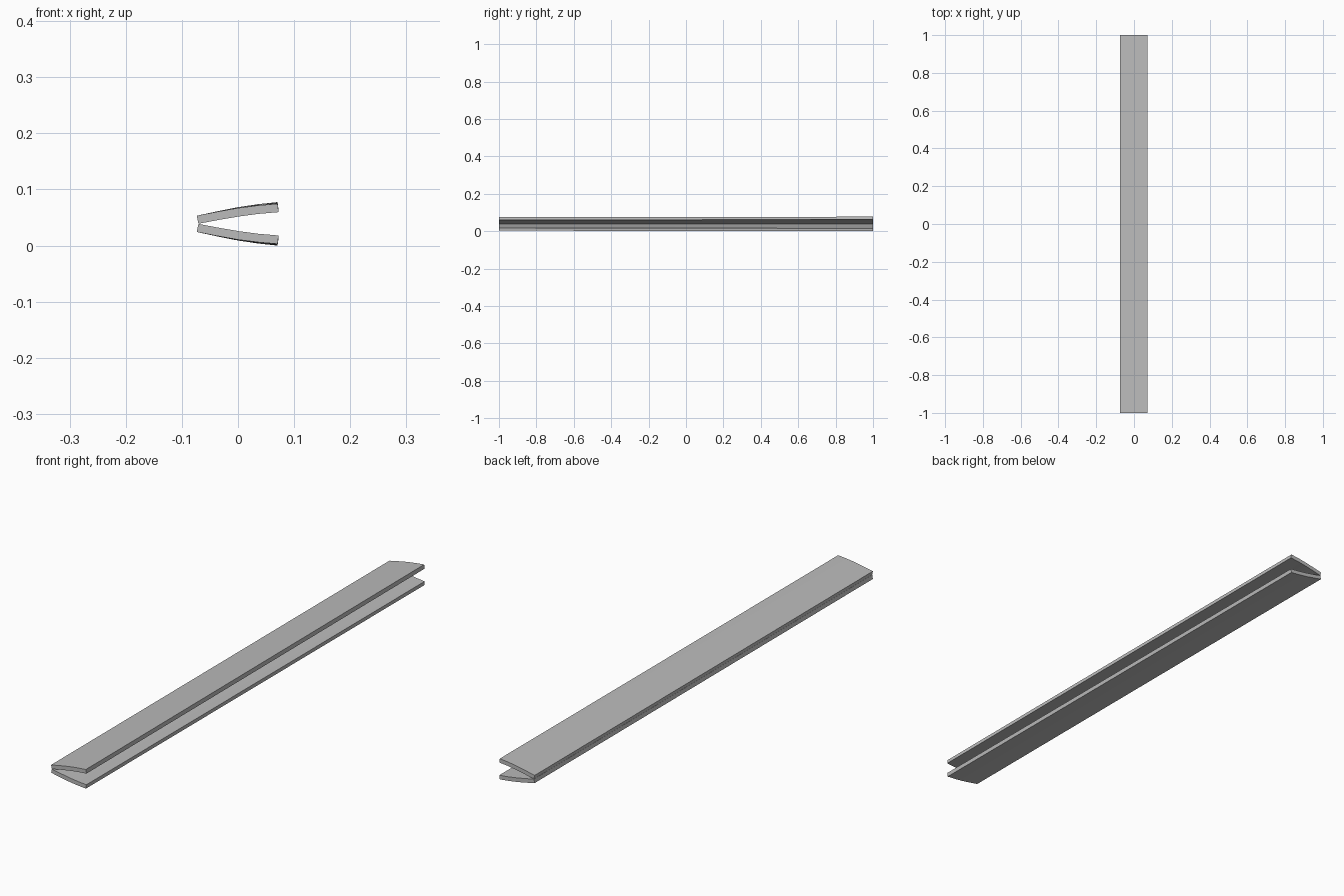
import bpy
import bmesh

cube = bpy.data.objects.get("Cube")
if cube:
    bpy.data.objects.remove(cube, do_unlink=True)

GREY = (0.5, 0.5, 0.5, 1.0)
mat = bpy.data.materials.new("plain_grey")
mat.use_nodes = True
mat.diffuse_color = GREY
mat.node_tree.nodes["Principled BSDF"].inputs["Base Color"].default_value = GREY

MID_Z = 0.0388
HINGE_X = -0.073
# Cross-section of one strip: x, and height above the middle plane
OUTER = [(-0.0735, 0.0145), (-0.035, 0.022), (0.0, 0.0282), (0.036, 0.0328), (0.0705, 0.0358)]
INNER = [(0.0725, 0.0208), (0.037, 0.0178), (0.002, 0.0132), (-0.033, 0.0072), (-0.0705, 0.0002)]
STATIONS = 5


def strip(name, side):
    """Long curved slat that opens very slightly towards the back."""
    bm = bmesh.new()
    rings = []
    for i in range(STATIONS):
        t = i / (STATIONS - 1)
        ring = []
        for x, h in OUTER + INNER:
            spread = 0.003 * t * (x - HINGE_X) / 0.146
            ring.append(bm.verts.new((x, -1 + 2 * t, MID_Z + side * (h + spread))))
        rings.append(ring)
    n = len(rings[0])
    for a, b in zip(rings, rings[1:]):
        for k in range(n):
            j = (k + 1) % n
            bm.faces.new((a[k], a[j], b[j], b[k]))
    # End caps in quads between the outer and inner curves
    for ring in (rings[0], rings[-1]):
        for k in range(len(OUTER) - 1):
            bm.faces.new((ring[k], ring[k + 1], ring[n - 2 - k], ring[n - 1 - k]))
    bmesh.ops.recalc_face_normals(bm, faces=bm.faces)
    mesh = bpy.data.meshes.new(name)
    bm.to_mesh(mesh)
    bm.free()
    mesh.materials.append(mat)
    obj = bpy.data.objects.new(name, mesh)
    bpy.context.collection.objects.link(obj)
    bpy.ops.object.select_all(action="DESELECT")
    obj.select_set(True)
    bpy.context.view_layer.objects.active = obj
    bpy.ops.object.shade_smooth_by_angle()


strip("upper_strip", 1)
strip("lower_strip", -1)
